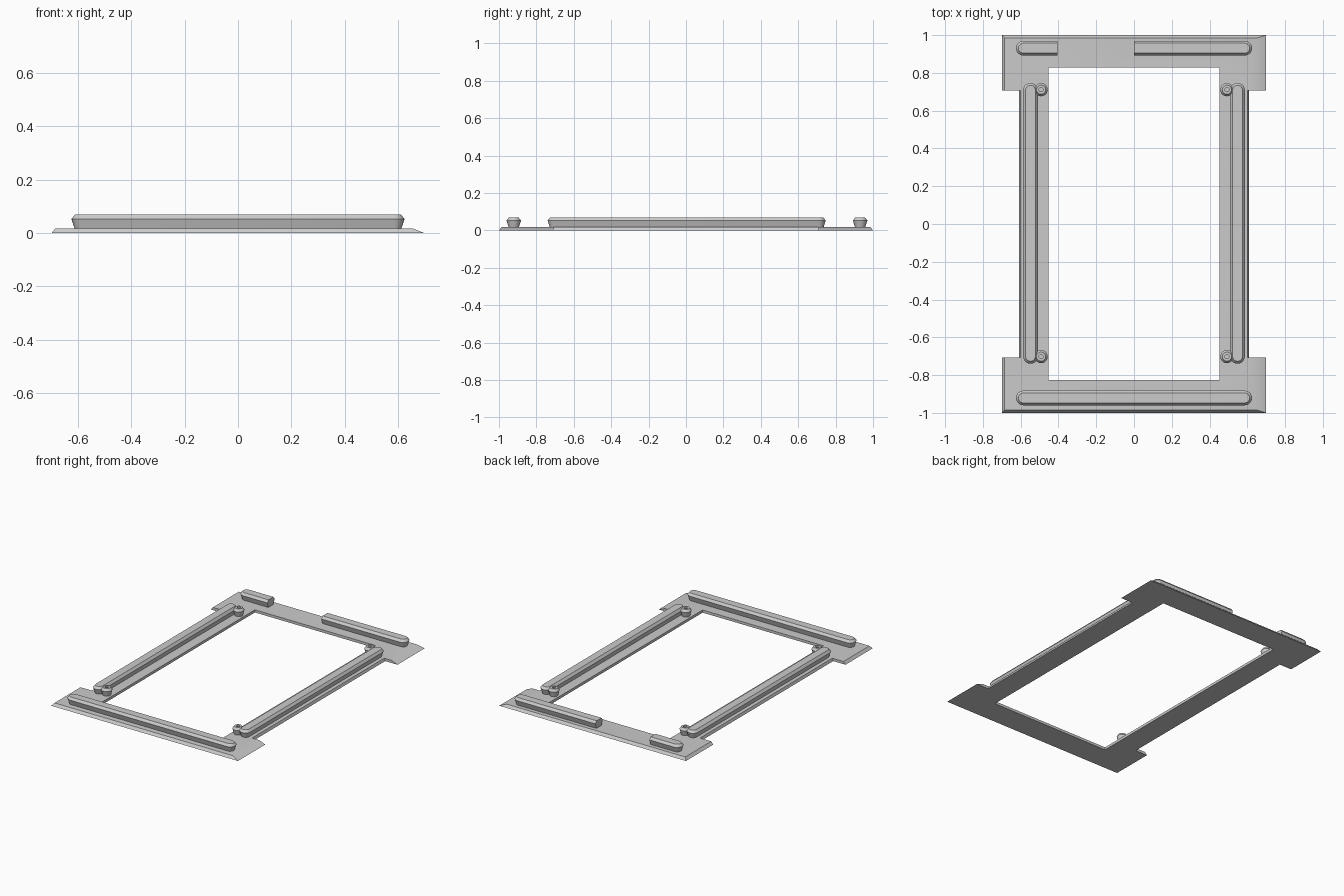
import bpy, bmesh, math

if "Cube" in bpy.data.objects:
    bpy.data.objects.remove(bpy.data.objects["Cube"])

grey = bpy.data.materials.new("plain grey")
grey.diffuse_color = (0.6, 0.6, 0.6, 1)
grey.use_nodes = True
grey.node_tree.nodes["Principled BSDF"].inputs["Base Color"].default_value = grey.diffuse_color
TOP = 0.018  # plate thickness


def finish(bm, name):
    bmesh.ops.recalc_face_normals(bm, faces=bm.faces)
    me = bpy.data.meshes.new(name)
    bm.to_mesh(me)
    bm.free()
    me.materials.append(grey)
    ob = bpy.data.objects.new(name, me)
    bpy.context.collection.objects.link(ob)
    bpy.ops.object.select_all(action='DESELECT')
    ob.select_set(True)
    bpy.context.view_layer.objects.active = ob
    bpy.ops.object.shade_smooth_by_angle(angle=math.radians(30))
    return ob


def ring(bm, pts, z):
    return [bm.verts.new((x, y, z)) for x, y in pts]


def bridge(bm, a, b):
    for i in range(len(a)):
        j = (i + 1) % len(a)
        bm.faces.new((a[i], a[j], b[j], b[i]))


def outline(left, right, waist, y):
    """Plate with wide ends and a narrow waist."""
    n = 0.708
    return [(left, -y), (right, -y), (right, -n), (waist, -n), (waist, n), (right, n),
            (right, y), (left, y), (left, n), (-waist, n), (-waist, -n), (left, -n)]


# Base frame: bevelled outer edge, straight-walled opening
bm = bmesh.new()
hole = [(-0.453, -0.825), (0.453, -0.825), (0.453, 0.828), (-0.453, 0.828)]
levels = []
for z, pts in ((0, outline(-0.7, 0.7, 0.608, 1.0)),
               (TOP, outline(-0.685, 0.655, 0.601, 0.986))):
    outer, inner = ring(bm, pts, z), ring(bm, hole, z)
    edges = [bm.edges.new((r[i], r[(i + 1) % len(r)]))
             for r in (outer, inner) for i in range(len(r))]
    bmesh.ops.triangle_fill(bm, use_beauty=True, use_dissolve=False, edges=edges)
    levels.append((outer, inner))
bridge(bm, levels[0][0], levels[1][0])
bridge(bm, levels[0][1], levels[1][1])
finish(bm, "base_frame")

# Flared section shared by rails and pegs: radius, height
SECTION = ((0.027, TOP - 0.002), (0.039, 0.053), (0.026, 0.069))
SEG = 10


def rail(name, start, end, round_start=True, round_end=True):
    """Rail between two tips; each tip is rounded or cut flat."""
    (x0, y0), (x1, y1) = start, end
    length = math.hypot(x1 - x0, y1 - y0)
    ux, uy = (x1 - x0) / length, (y1 - y0) / length
    big = SECTION[1][0]
    bm = bmesh.new()
    rings = []
    for r, z in SECTION:
        local = []
        for rounded, c, a0 in ((round_end, length - big, -90), (round_start, big, 90)):
            if rounded:
                angles = [math.radians(a0 + 180 * i / SEG) for i in range(SEG + 1)]
                local += [(c + r * math.cos(a), r * math.sin(a)) for a in angles]
            else:
                tip, s = (length, -1) if a0 < 0 else (0, 1)
                local += [(tip, s * r), (tip, -s * r)]
        rings.append(ring(bm, [(x0 + ux * u - uy * v, y0 + uy * u + ux * v)
                               for u, v in local], z))
    for a, b in zip(rings, rings[1:]):
        bridge(bm, a, b)
    bm.faces.new(rings[0])
    bm.faces.new(rings[-1])
    finish(bm, name)


rail("front_rail", (-0.625, -0.921), (0.625, -0.921))
rail("back_rail_short", (-0.625, 0.931), (-0.405, 0.931), round_end=False)
rail("back_rail_long", (0.0, 0.931), (0.625, 0.931), round_start=False)
for side, s in (("left", -1), ("right", 1)):
    rail(side + "_rail", (s * 0.548, -0.74), (s * 0.548, 0.747))

# Corner pegs with a small pit in the top
for side, s in (("left", -1), ("right", 1)):
    for end, y in (("front", -0.702), ("back", 0.711)):
        bm = bmesh.new()
        profile = ((0.025, TOP - 0.002), (0.035, 0.053), (0.024, 0.069),
                   (0.011, 0.069), (0.011, 0.055))
        rings = [ring(bm, [(s * 0.492 + r * math.cos(i * math.tau / 20),
                            y + r * math.sin(i * math.tau / 20)) for i in range(20)], z)
                 for r, z in profile]
        for a, b in zip(rings, rings[1:]):
            bridge(bm, a, b)
        bm.faces.new(rings[0])
        bm.faces.new(rings[-1])
        finish(bm, f"{end}_{side}_peg")
